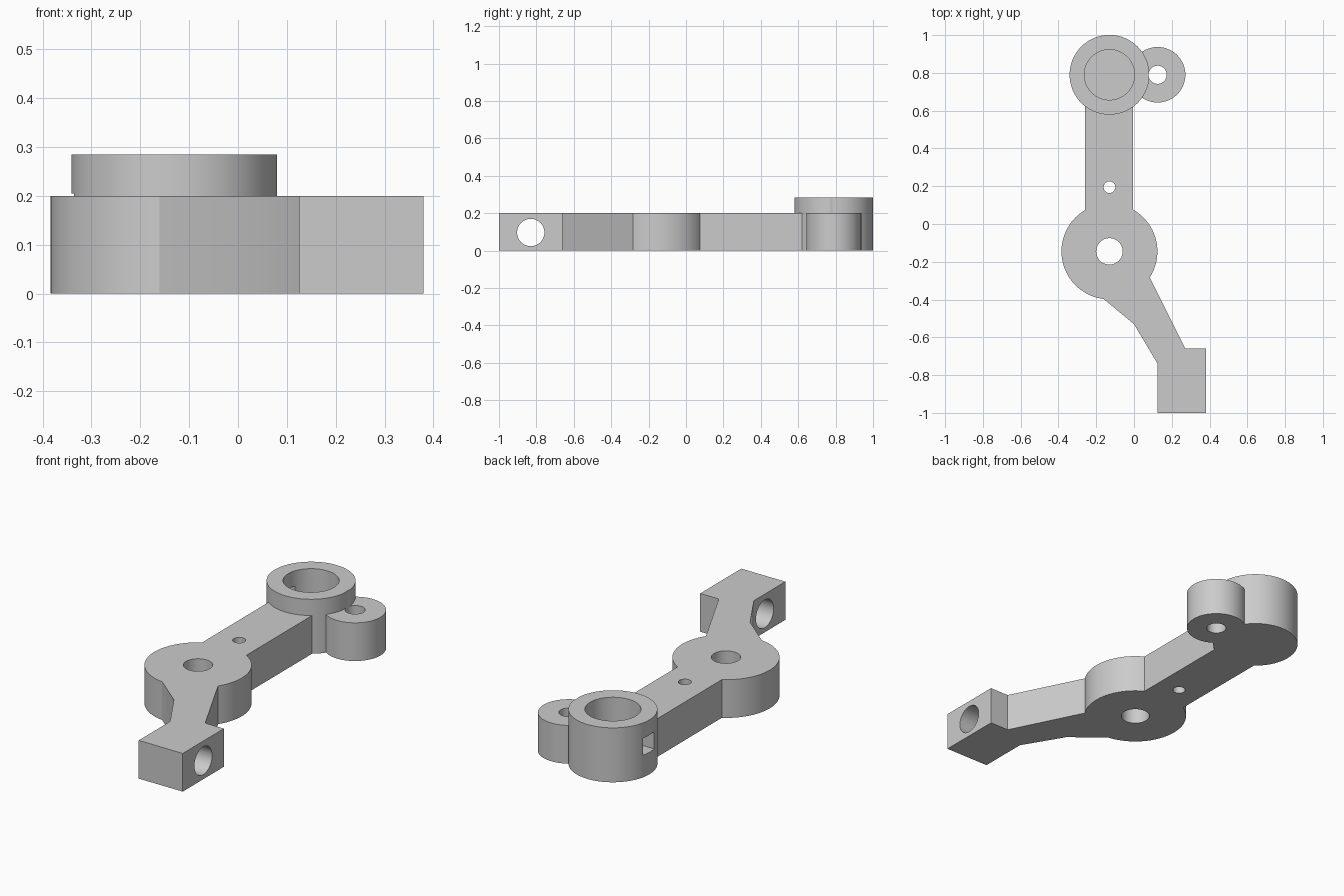
import bpy, bmesh
from math import sin, cos, radians, pi
from mathutils import Matrix

if "Cube" in bpy.data.objects:
    bpy.data.objects.remove(bpy.data.objects["Cube"])

GREY = (0.6, 0.6, 0.6, 1)
metal = bpy.data.materials.new("plain_grey")
metal.use_nodes = True
metal.diffuse_color = GREY
metal.node_tree.nodes["Principled BSDF"].inputs["Base Color"].default_value = GREY

THICK = 0.2
HUB = (-0.13, -0.145)
CUP = (-0.13, 0.79)
LUG = (0.125, 0.79)


def make(name, bm):
    bmesh.ops.recalc_face_normals(bm, faces=bm.faces)
    mesh = bpy.data.meshes.new(name)
    bm.to_mesh(mesh)
    bm.free()
    mesh.materials.append(metal)
    ob = bpy.data.objects.new(name, mesh)
    bpy.context.collection.objects.link(ob)
    return ob


def prism(name, outline, z0, z1):
    bm = bmesh.new()
    face = bm.faces.new([bm.verts.new((x, y, z0)) for x, y in outline])
    new = bmesh.ops.extrude_face_region(bm, geom=[face])["geom"]
    top = [v for v in new if isinstance(v, bmesh.types.BMVert)]
    bmesh.ops.translate(bm, verts=top, vec=(0, 0, z1 - z0))
    return make(name, bm)


def arc(centre, r, a0, a1, n):
    angles = [radians(a0 + (a1 - a0) * i / n) for i in range(n + 1)]
    return [(centre[0] + r * cos(a), centre[1] + r * sin(a)) for a in angles]


def cylinder(name, centre, r, z0, z1, n=64):
    return prism(name, arc(centre, r, 0, 360, n)[:-1], z0, z1)


def combine(target, tool, operation):
    mod = target.modifiers.new(operation.lower(), "BOOLEAN")
    mod.operation, mod.solver, mod.object = operation, "EXACT", tool
    bpy.context.view_layer.objects.active = target
    bpy.ops.object.modifier_apply(modifier=mod.name)
    bpy.data.objects.remove(tool)


# Flat body: straight arm, round hub, angled leg and end block
outline = [(-0.26, 0.7)]
outline += arc(HUB, 0.254, 120.5, 263, 40)
outline += [(0, -0.53), (0.125, -0.74), (0.125, -1), (0.38, -1),
            (0.38, -0.66), (0.272, -0.66)]
outline += arc(HUB, 0.254, -33, 60.5, 28)
outline += [(-0.005, 0.7)]
lever = prism("lever_arm", outline, 0, THICK)

# Raised cup and side lug at the far end
combine(lever, cylinder("cup", CUP, 0.211, 0, 0.285, 96), "UNION")
combine(lever, cylinder("lug", LUG, 0.147, 0, THICK), "UNION")

# Vertical holes and the blind cup bore
for centre, r, z0 in ((HUB, 0.07, -0.1), ((-0.13, 0.195), 0.031, -0.1),
                      (LUG, 0.048, -0.1), (CUP, 0.133, 0.06)):
    combine(lever, cylinder("hole_cutter", centre, r, z0, 0.5), "DIFFERENCE")

# Cross hole through the end block
cross = cylinder("cross_cutter", (0, 0), 0.073, -0.3, 0.3)
cross.data.transform(Matrix.Translation((0.25, -0.83, 0.097)) @ Matrix.Rotation(pi / 2, 4, "Y"))
combine(lever, cross, "DIFFERENCE")

# Square window in the cup wall
y = CUP[1]
window = prism("window_cutter", [(-0.4, y - 0.045), (-0.2, y - 0.045),
                                 (-0.2, y + 0.045), (-0.4, y + 0.045)], 0.115, 0.205)
combine(lever, window, "DIFFERENCE")

# Smooth curved walls, crisp rims
bpy.ops.object.select_all(action="DESELECT")
lever.select_set(True)
bpy.context.view_layer.objects.active = lever
bpy.ops.object.shade_smooth_by_angle(angle=radians(25))
